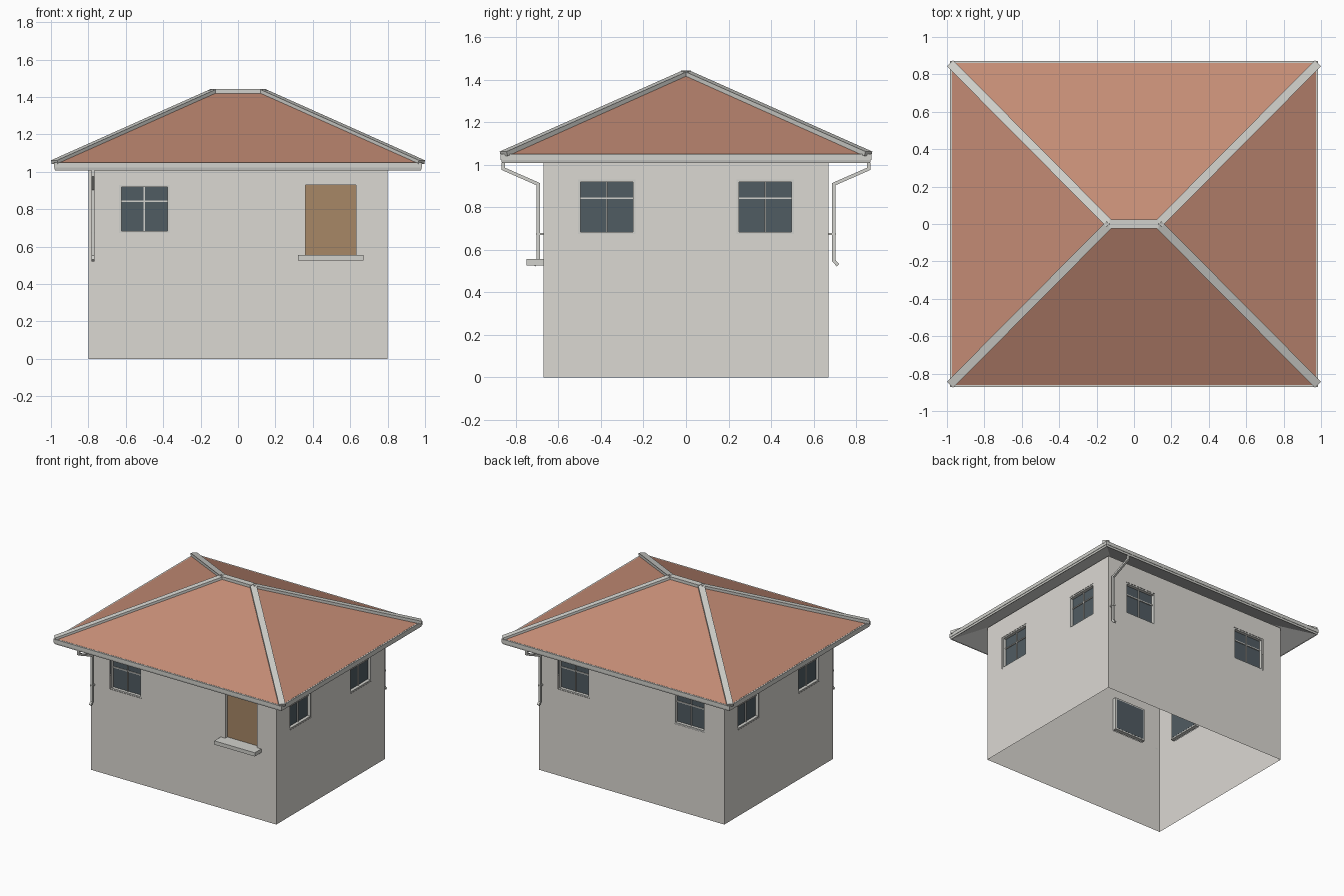
import bpy, bmesh, math
from mathutils import Vector, Matrix

if "Cube" in bpy.data.objects:
    bpy.data.objects.remove(bpy.data.objects["Cube"])


def mat(name, rgb):
    m = bpy.data.materials.new(name)
    lin = [c / 12.92 if c <= 0.04045 else ((c + 0.055) / 1.055) ** 2.4 for c in rgb]
    m.diffuse_color = (*lin, 1)
    m.use_nodes = True
    m.node_tree.nodes["Principled BSDF"].inputs["Base Color"].default_value = m.diffuse_color
    return m


WALL = mat("wall_plaster", (0.86, 0.848, 0.825))
TRIM = mat("light_trim", (0.82, 0.82, 0.80))
ROOF = mat("terracotta", (0.77, 0.55, 0.46))
UNDER = mat("roof_underside", (0.82, 0.82, 0.81))
GLASS = mat("window_glass", (0.315, 0.36, 0.385))
DOOR = mat("door_wood", (0.655, 0.53, 0.40))


def finish(name, bm, *mats, angle=0, normals=True):
    if normals:
        bmesh.ops.recalc_face_normals(bm, faces=bm.faces)
    bm.transform(Matrix.Rotation(math.radians(angle), 4, 'Z'))
    me = bpy.data.meshes.new(name)
    bm.to_mesh(me)
    bm.free()
    for m in mats:
        me.materials.append(m)
    ob = bpy.data.objects.new(name, me)
    bpy.context.collection.objects.link(ob)
    return ob


def box(bm, lo, hi):
    lo, hi = Vector(lo), Vector(hi)
    m = Matrix.Translation((lo + hi) / 2) @ Matrix.Diagonal((*(hi - lo), 1))
    bmesh.ops.create_cube(bm, size=1, matrix=m)


def boxes(name, spans, material, angle=0):
    bm = bmesh.new()
    for lo, hi in spans:
        box(bm, lo, hi)
    return finish(name, bm, material, angle=angle)


HX, HY, WALL_TOP = 0.80, 0.67, 1.082
W, Z0, Z1 = 0.135, 0.673, 0.93          # window half width, bottom, top
DOOR_OPEN = (0.36, 0.632, 0.555, 0.93)


def wall(name, half, dist, openings, angle):
    # flat wall facing -y with rectangular holes, then turned into place
    us = sorted({-half, half, *[u for o in openings for u in o[:2]]})
    zs = sorted({0, WALL_TOP, *[z for o in openings for z in o[2:]]})
    bm = bmesh.new()
    for a, b in zip(us, us[1:]):
        for c, d in zip(zs, zs[1:]):
            mu, mz = (a + b) / 2, (c + d) / 2
            if any(o[0] < mu < o[1] and o[2] < mz < o[3] for o in openings):
                continue
            bm.faces.new([bm.verts.new(p) for p in
                          ((a, -dist, c), (b, -dist, c), (b, -dist, d), (a, -dist, d))])
    bmesh.ops.remove_doubles(bm, verts=bm.verts, dist=1e-5)
    bmesh.ops.dissolve_limit(bm, angle_limit=0.01, verts=bm.verts, edges=bm.edges)
    finish(name, bm, WALL, angle=angle, normals=False)


def window(name, u, dist, angle):
    o, i, t = -dist + 0.002, -dist + 0.032, 0.011
    l, r = u - W, u + W
    # surround, then slim glazing bars
    boxes(name + "_frame", [
        ((l, o, Z0), (l + t, i, Z1)), ((r - t, o, Z0), (r, i, Z1)),
        ((l + t, o, Z0), (r - t, i, Z0 + t)), ((l + t, o, Z1 - t), (r - t, i, Z1)),
        ((u - 0.004, i - 0.014, Z0 + t), (u + 0.004, i - 0.005, Z1 - t)),
        ((l + t, i - 0.013, 0.838), (r - t, i - 0.005, 0.846))], TRIM, angle)
    boxes(name + "_glass", [((l + t, i - 0.006, Z0 + t), (r - t, i + 0.001, Z1 - t))],
          GLASS, angle)


# walls and windows on all four sides
for side, half, dist, spots, angle in (
        ("front", HX, HY, (-0.5,), 0), ("right", HY, HX, (-0.372, 0.372), 90),
        ("back", HX, HY, (-0.5, 0.5), 180), ("left", HY, HX, (-0.372, 0.372), 270)):
    holes = [(u - W, u + W, Z0, Z1) for u in spots]
    if side == "front":
        holes.append(DOOR_OPEN)
    wall(side + "_wall", half, dist, holes, angle)
    for n, u in enumerate(spots):
        window(f"{side}_window_{n + 1}", u, dist, angle)

# recessed door with reveal, and door step
a, b, c, d = DOOR_OPEN
boxes("door_reveal", [((a - 0.005, -HY + 0.001, c), (a, -HY + 0.035, d)),
                      ((b, -HY + 0.001, c), (b + 0.005, -HY + 0.035, d)),
                      ((a, -HY + 0.001, d), (b, -HY + 0.035, d + 0.005))], WALL)
boxes("door", [((a, -HY + 0.026, c), (b, -HY + 0.035, d))], DOOR)
boxes("door_step", [((0.32, -0.75, 0.527), (0.67, -HY + 0.035, 0.556))], TRIM)

# hip roof shell: tiled top, grey underside and eave edge
EX, EY, EZ, RX, RZ, THICK = 0.974, 0.860, 1.05, 0.13, 1.43, 0.04
bm = bmesh.new()
rings = []
for drop in (0, THICK):
    e = [bm.verts.new((x, y, EZ - drop)) for x, y in
         ((-EX, -EY), (EX, -EY), (EX, EY), (-EX, EY))]
    p, q = [bm.verts.new((x, 0, RZ - drop)) for x in (-RX, RX)]
    for f in ((e[0], e[1], q, p), (e[1], e[2], q), (e[2], e[3], p, q), (e[3], e[0], p)):
        bm.faces.new(f).material_index = 1 if drop else 0
    rings.append(e)
for k in range(4):
    j = (k + 1) % 4
    bm.faces.new((rings[0][k], rings[0][j], rings[1][j], rings[1][k])).material_index = 2
finish("roof", bm, ROOF, UNDER, TRIM)

# gutter board swept round the eaves
prof = [(0.0, 1.008), (0.005, 1.008), (0.008, 1.022), (0.011, 1.022),
        (0.011, 1.049), (0.0, 1.049)]
bm = bmesh.new()
loops = [[bm.verts.new((sx * (EX + o), sy * (EY + o), z)) for o, z in prof]
         for sx, sy in ((-1, -1), (1, -1), (1, 1), (-1, 1))]
for k in range(4):
    A, B = loops[k], loops[(k + 1) % 4]
    for i in range(len(prof)):
        j = (i + 1) % len(prof)
        bm.faces.new((A[i], A[j], B[j], B[i]))
finish("gutter", bm, TRIM)


# ridge and hip capping strips
def cap(name, start, end):
    start, end = Vector(start), Vector(end)
    along = (end - start).normalized()
    side = along.cross(Vector((0, 0, 1))).normalized()
    up = side.cross(along)
    m = Matrix((along, side, up)).transposed().to_4x4()
    m.translation = start
    bm = bmesh.new()
    box(bm, (0, -0.023, -0.010), ((end - start).length, 0.023, 0.012))
    bm.transform(m)
    finish(name, bm, TRIM)


cap("ridge_cap", (-RX, 0, RZ), (RX, 0, RZ))
for sx, xn in ((-1, "left"), (1, "right")):
    for sy, yn in ((-1, "front"), (1, "back")):
        cap(f"{yn}_{xn}_hip_cap", (sx * RX, 0, RZ), (sx * 0.981, sy * 0.857, EZ))


# downpipes: square ribbon along a bent path, one at front left, one at back right
def downpipe(name, angle):
    path = [Vector(p) for p in ((-0.858, 1.01), (-0.858, 0.98), (-0.694, 0.908),
                                (-0.694, 0.55), (-0.714, 0.527))]
    h, x = 0.008, -0.775
    dirs = [(q - p).normalized() for p, q in zip(path, path[1:])]
    bm = bmesh.new()
    prev = None
    for i, p in enumerate(path):
        d0, d1 = dirs[max(i - 1, 0)], dirs[min(i, len(dirs) - 1)]
        t = (d0 + d1).normalized()
        n = Vector((-t.y, t.x)) * (h / t.dot(d0))
        ring = [bm.verts.new((x + sx * h, p.x + s * n.x, p.y + s * n.y))
                for sx, s in ((-1, -1), (1, -1), (1, 1), (-1, 1))]
        if prev:
            for k in range(4):
                j = (k + 1) % 4
                bm.faces.new((prev[k], prev[j], ring[j], ring[k]))
        else:
            bm.faces.new(ring)
        prev = ring
    bm.faces.new(prev)
    # wall bracket
    box(bm, (x - 0.011, -0.705, 0.669), (x + 0.011, -HY, 0.679))
    finish(name, bm, TRIM, angle=angle)


downpipe("front_downpipe", 0)
downpipe("back_downpipe", 180)
